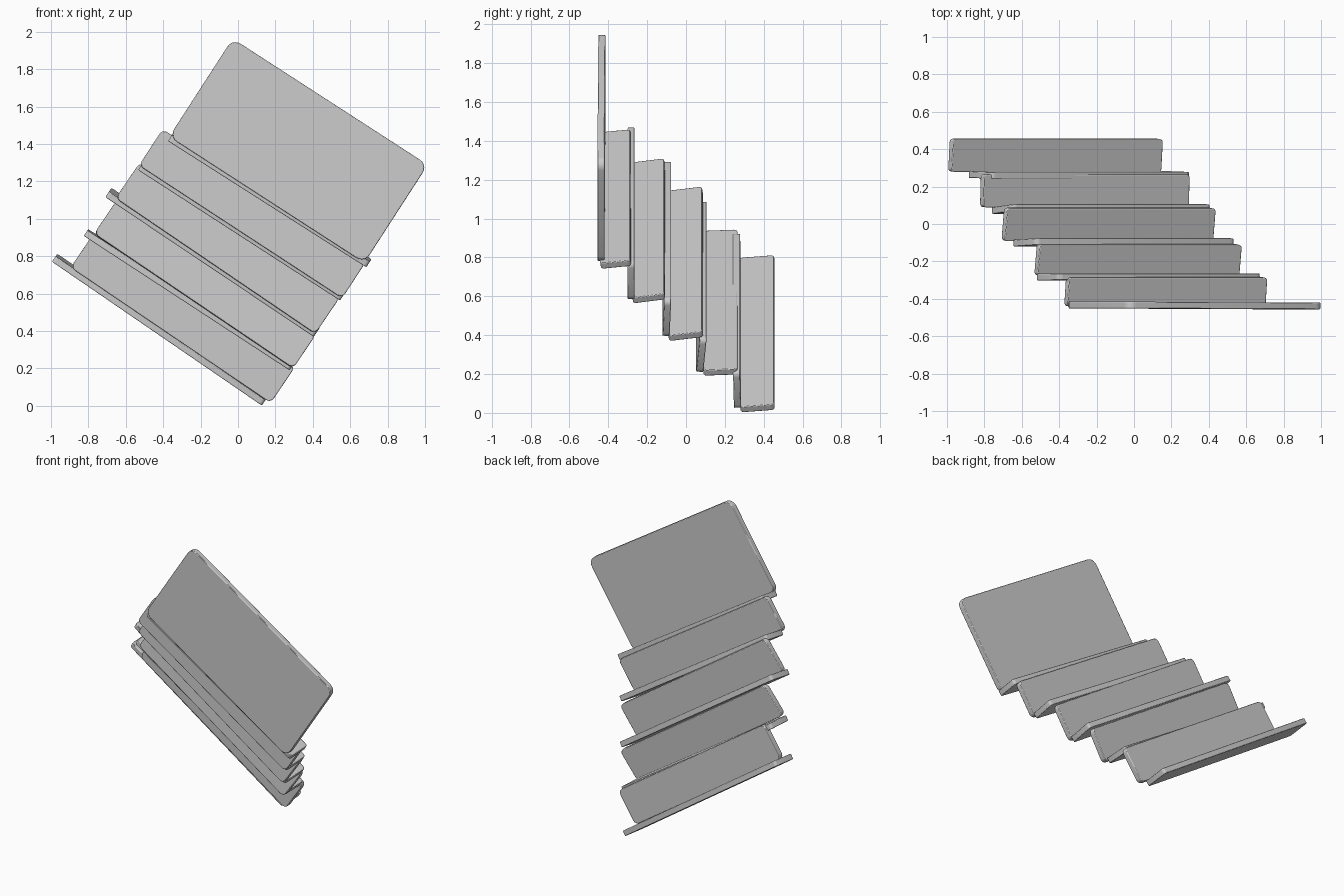
import bpy, bmesh, math
from mathutils import Vector

if "Cube" in bpy.data.objects:
    bpy.data.objects.remove(bpy.data.objects["Cube"])

THICK = 0.036


def plate(name, corner, along, across, radius, thick=THICK):
    """Rounded rectangular plate: corner + along/across edge vectors, centred on its thickness."""
    a = along.normalized()
    b = (across - a * across.dot(a)).normalized()
    n = a.cross(b)
    la, lb = along.length, across.dot(b)
    bm = bmesh.new()
    ring = []
    for i, (s, t) in enumerate([(la - radius, lb - radius), (radius, lb - radius),
                                (radius, radius), (la - radius, radius)]):
        for k in range(6):
            ang = math.pi / 2 * (i + k / 5)
            p = a * (s + radius * math.cos(ang)) + b * (t + radius * math.sin(ang))
            ring.append(bm.verts.new(corner + p - n * thick / 2))
    face = bm.faces.new(ring)
    ext = bmesh.ops.extrude_face_region(bm, geom=[face])
    bmesh.ops.translate(bm, vec=n * thick,
                        verts=[v for v in ext["geom"] if isinstance(v, bmesh.types.BMVert)])
    bmesh.ops.recalc_face_normals(bm, faces=bm.faces)
    mesh = bpy.data.meshes.new(name)
    bm.to_mesh(mesh)
    bm.free()
    ob = bpy.data.objects.new(name, mesh)
    bpy.context.collection.objects.link(ob)
    # softened rim
    bev = ob.modifiers.new("rim", "BEVEL")
    bev.width, bev.segments, bev.limit_method = 0.004, 2, "ANGLE"
    bpy.context.view_layer.objects.active = ob
    ob.select_set(True)
    bpy.ops.object.shade_smooth_by_angle(angle=math.radians(35))
    ob.select_set(False)
    return ob


UP = Vector((0.543, 0, 0.84))      # "uphill" direction of the tilted stair
ALONG = Vector((0.84, 0, -0.543))  # direction of the long edges

# Large front panel
start = ALONG * -1.09 + UP * 1.008 + Vector((0, -0.433, 0))
plate("front_panel", start, ALONG * 1.243 + Vector((0, -0.005, 0)), UP * 0.625, 0.05)

# Treads: left end (x, z), right end (x, z), y start, y end, tilt
treads = [
    ((-0.365, 1.430), (0.695, 0.755), -0.440, -0.285, 0.018),
    ((-0.525, 1.275), (0.555, 0.577), -0.275, -0.110, 0.025),
    ((-0.700, 1.130), (0.415, 0.383), -0.090, 0.085, 0.025),
    ((-0.815, 0.923), (0.285, 0.205), 0.090, 0.265, 0.008),
    ((-0.985, 0.785), (0.137, 0.016), 0.280, 0.455, 0.016),
]
for i, (l, r, y0, y1, tilt) in enumerate(treads, 1):
    c = Vector((l[0], y0, l[1]))
    plate(f"tread_{i}", c, Vector((r[0], y0, r[1])) - c,
          Vector((0, y1 - y0, 0)) + UP * tilt, 0.018)

# Risers joining the treads: lower left, lower right, height, y bottom, y top
risers = [
    ((-0.530, 1.285), (0.557, 0.575), 0.232, -0.284, -0.282),
    ((-0.655, 1.110), (0.413, 0.385), 0.232, -0.103, -0.094),
    ((-0.770, 0.920), (0.295, 0.200), 0.215, 0.070, 0.088),
    ((-0.895, 0.740), (0.175, 0.015), 0.232, 0.265, 0.260),
]
for i, (l, r, h, yb, yt) in enumerate(risers, 1):
    c = Vector((l[0], yb, l[1]))
    plate(f"riser_{i}", c, Vector((r[0], yb, r[1])) - c,
          UP * h + Vector((0, yt - yb, 0)), 0.03)
